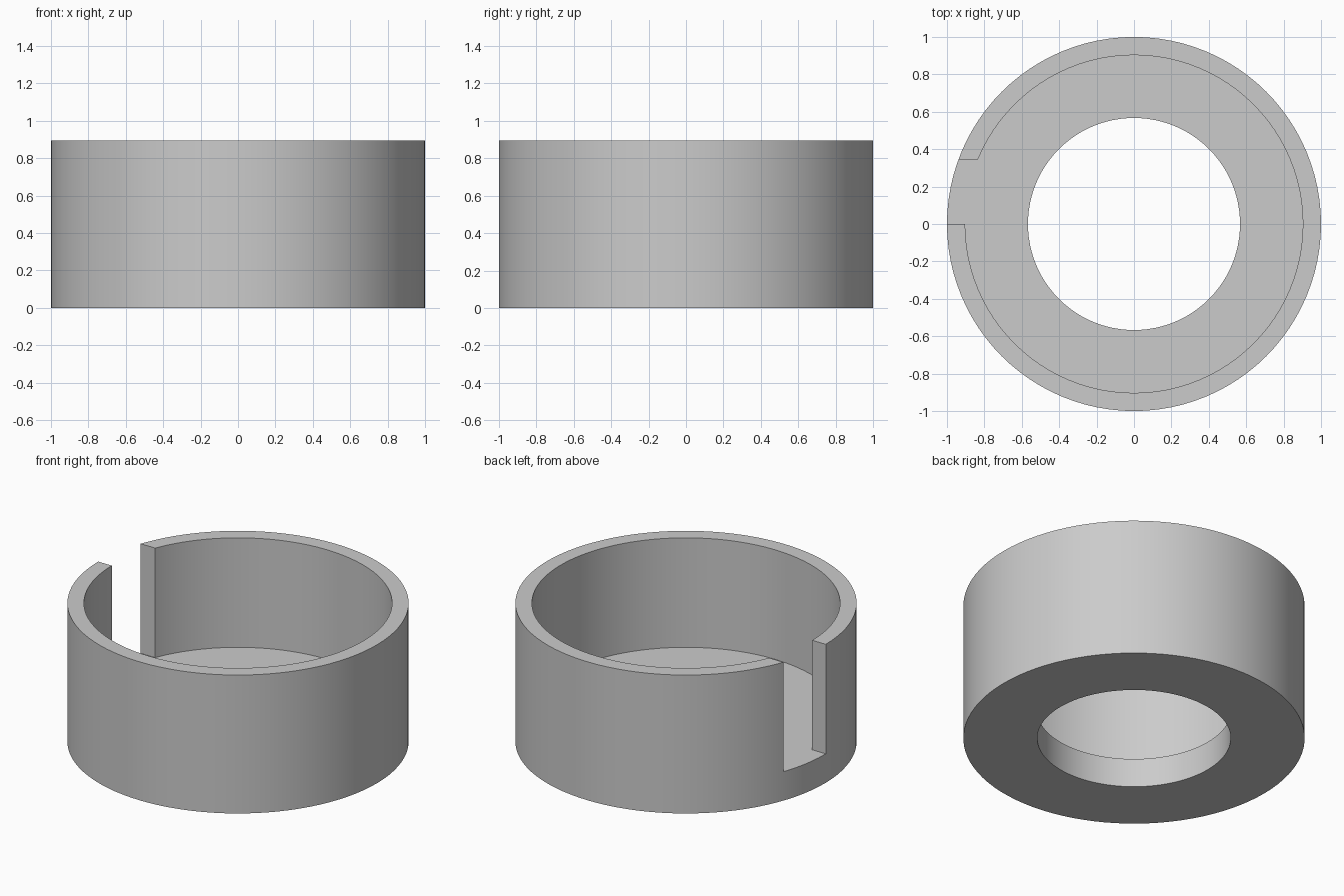
import bpy, bmesh, math
from mathutils import Matrix

cube = bpy.data.objects.get("Cube")
if cube:
    bpy.data.objects.remove(cube, do_unlink=True)

OUTER, INNER, HOLE = 1.0, 0.903, 0.567
HEIGHT, FLOOR = 0.895, 0.187
SLOT_WIDTH = 0.345
SEGMENTS = 96

grey = bpy.data.materials.new("light_grey")
colour = (0.6, 0.6, 0.6, 1)
grey.diffuse_color = colour
grey.use_nodes = True
grey.node_tree.nodes["Principled BSDF"].inputs["Base Color"].default_value = colour


def add_object(name, bm):
    bmesh.ops.recalc_face_normals(bm, faces=bm.faces)
    mesh = bpy.data.meshes.new(name)
    bm.to_mesh(mesh)
    bm.free()
    mesh.materials.append(grey)
    obj = bpy.data.objects.new(name, mesh)
    bpy.context.collection.objects.link(obj)
    return obj


# Cup body: stepped profile revolved around z
profile = [(HOLE, 0), (OUTER, 0), (OUTER, HEIGHT), (INNER, HEIGHT), (INNER, FLOOR), (HOLE, FLOOR)]
bm = bmesh.new()
rings = []
for i in range(SEGMENTS):
    turn = Matrix.Rotation(math.tau * i / SEGMENTS, 3, 'Z')
    rings.append([bm.verts.new((turn[0][0] * r, turn[1][0] * r, z)) for r, z in profile])
for i, ring in enumerate(rings):
    following = rings[(i + 1) % SEGMENTS]
    for j in range(len(profile)):
        k = (j + 1) % len(profile)
        bm.faces.new((ring[j], following[j], following[k], ring[k]))
body = add_object("slotted_cup", bm)

# Slot cutter: box through the wall, level with the floor
bm = bmesh.new()
bmesh.ops.create_cube(bm, size=1)
for v in bm.verts:
    v.co.x = -0.7 if v.co.x > 0 else -1.2
    v.co.y = SLOT_WIDTH if v.co.y > 0 else 0
    v.co.z = HEIGHT + 0.2 if v.co.z > 0 else FLOOR
cutter = add_object("slot_cutter", bm)
cutter.hide_render = True
cutter.hide_set(True)

cut = body.modifiers.new("slot", 'BOOLEAN')
cut.operation = 'DIFFERENCE'
cut.solver = 'EXACT'
cut.object = cutter

# Apply the cut, drop the helper and smooth the round walls
bpy.ops.object.select_all(action='DESELECT')
bpy.context.view_layer.objects.active = body
body.select_set(True)
bpy.ops.object.modifier_apply(modifier=cut.name)
bpy.data.objects.remove(cutter, do_unlink=True)
bpy.ops.object.shade_smooth_by_angle(angle=math.radians(30))
